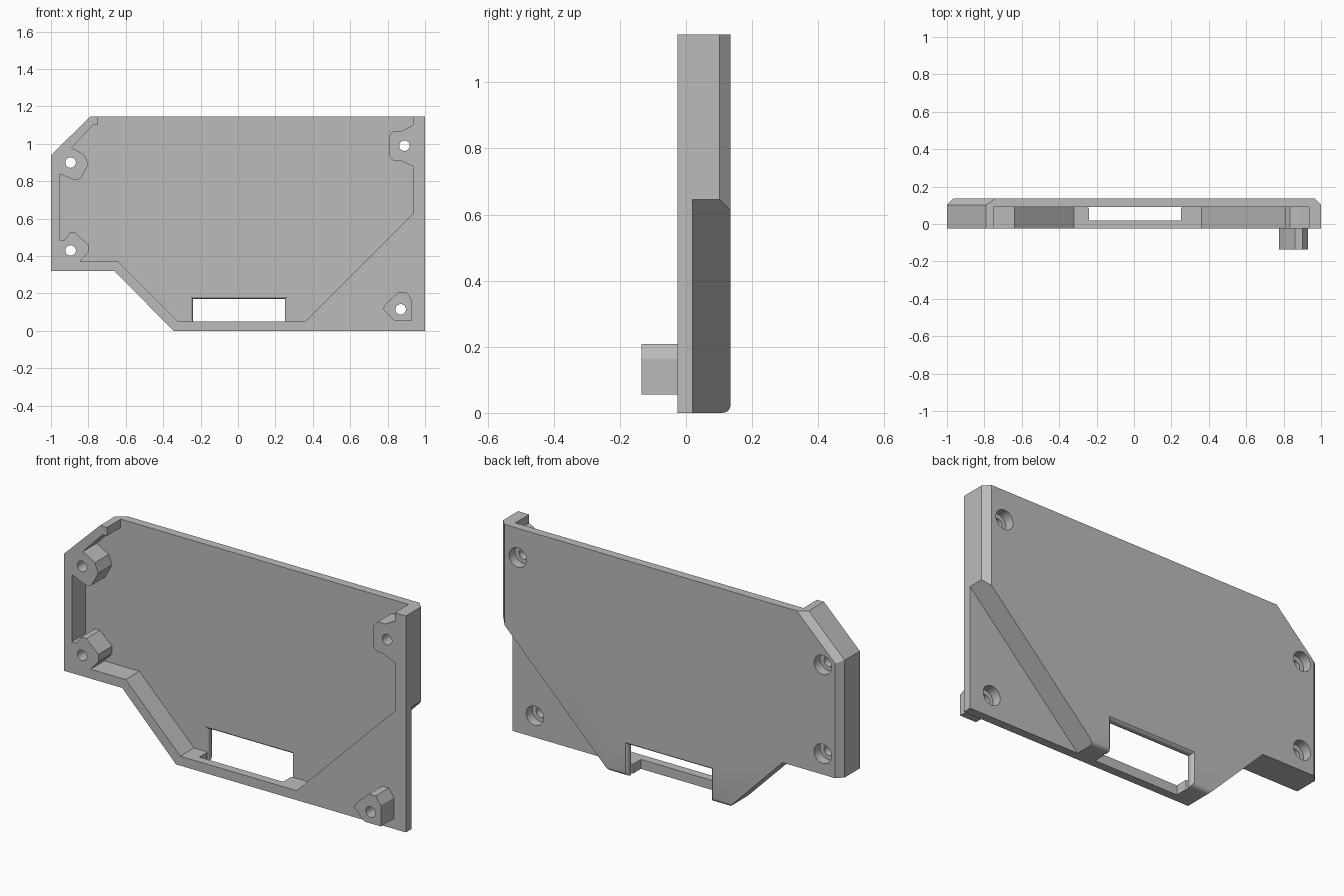
import bpy, bmesh, math

cube = bpy.data.objects.get("Cube")
if cube:
    bpy.data.objects.remove(cube, do_unlink=True)

grey = bpy.data.materials.new("light grey plastic")
grey.use_nodes = True
colour = (0.5, 0.5, 0.5, 1)
grey.diffuse_color = colour
grey.node_tree.nodes["Principled BSDF"].inputs["Base Color"].default_value = colour

FRONT, BACK, FLOOR, FLANGE = -0.025, 0.135, 0.09, 0.02


def loft(name, sections):
    """Closed solid through (y, outline) sections, outlines given in x and z."""
    bm = bmesh.new()
    rings = [[bm.verts.new((x, y, z)) for x, z in pts] for y, pts in sections]
    for a, b in zip(rings, rings[1:]):
        for i in range(len(a)):
            j = (i + 1) % len(a)
            bm.faces.new((a[i], a[j], b[j], b[i]))
    bm.faces.new(rings[0])
    bm.faces.new(rings[-1])
    bmesh.ops.recalc_face_normals(bm, faces=bm.faces[:])
    mesh = bpy.data.meshes.new(name)
    bm.to_mesh(mesh)
    bm.free()
    mesh.materials.append(grey)
    ob = bpy.data.objects.new(name, mesh)
    bpy.context.collection.objects.link(ob)
    return ob


def prism(name, pts, y0, y1):
    return loft(name, [(y0, pts), (y1, pts)])


def circle(x, z, r, n=32):
    return [(x + r * math.cos(2 * math.pi * i / n),
             z + r * math.sin(2 * math.pi * i / n)) for i in range(n)]


def combine(target, other, operation):
    mod = target.modifiers.new("combine", 'BOOLEAN')
    mod.operation = operation
    mod.solver = 'EXACT'
    mod.object = other
    bpy.context.view_layer.objects.active = target
    bpy.ops.object.modifier_apply(modifier=mod.name)
    bpy.data.objects.remove(other, do_unlink=True)


def bevel_back(ob, rule, width, segments):
    """Bevel the rear rim edges whose midpoint passes the rule."""
    bm = bmesh.new()
    bm.from_mesh(ob.data)
    edges = []
    for e in bm.edges:
        mid = (e.verts[0].co + e.verts[1].co) / 2
        if all(abs(v.co.y - BACK) < 1e-4 for v in e.verts) and rule(mid):
            edges.append(e)
    bmesh.ops.bevel(bm, geom=edges, offset=width, segments=segments,
                    profile=0.5, affect='EDGES')
    bm.to_mesh(ob.data)
    bm.free()


# Main shell with chamfered sides and a rounded lower rear edge
shell = prism("cover_shell", [(-1, 0.32), (-0.66, 0.32), (-0.345, 0), (0.355, 0),
                              (1, 0.645), (1, 1.145), (-0.79, 1.145), (-1, 0.94)],
              FRONT, BACK)
bevel_back(shell, lambda m: m.x > 0.99 or m.x < -0.99 or (m.x < -0.8 and m.z > 0.95),
           0.033, 1)
bevel_back(shell, lambda m: m.z < 0.001, 0.025, 5)

# Cavity, open at the top, its outline going around the three flush bosses
left_side = [(-0.75, 1.2), (-0.75, 1.10), (-0.775, 1.10), (-0.89, 0.98),
             (-0.82, 0.94), (-0.80, 0.89), (-0.84, 0.815), (-0.87, 0.805),
             (-0.955, 0.84), (-0.955, 0.485), (-0.93, 0.485), (-0.90, 0.525),
             (-0.87, 0.525), (-0.80, 0.46), (-0.80, 0.42), (-0.845, 0.37)]
lower_side = [(-0.64, 0.37), (-0.32, 0.05), (0.36, 0.05), (0.935, 0.625)]
right_side = [(0.935, 0.88), (0.87, 0.91), (0.83, 0.91), (0.81, 0.93),
              (0.81, 1.045), (0.835, 1.07), (0.88, 1.07), (0.935, 1.10), (0.935, 1.2)]
cavity = prism("cavity_cutter", left_side + lower_side + right_side, FRONT - 0.05, FLOOR)
combine(shell, cavity, 'DIFFERENCE')

# Window notch through the rear plate and rear half of the bottom wall
def notch(grow):
    return [(-0.24 - grow, -0.1), (0.25 + grow, -0.1),
            (0.25 + grow, 0.17 + grow), (-0.24 - grow, 0.17 + grow)]

window = loft("window_cutter", [(y, notch(g)) for y, g in (
    (FLANGE, 0), (0.085, 0), (FLOOR, 0.012), (0.094, 0.005), (0.102, 0),
    (0.122, 0), (0.131, 0.005), (0.145, 0.022))])
combine(shell, window, 'DIFFERENCE')

# Thin corner flange with a raised boss
flange = prism("corner_flange", [(0.34, 0), (1, 0), (1, 0.66)], FRONT, FLANGE)
combine(shell, flange, 'UNION')
boss = prism("corner_boss", [(0.775, 0.115), (0.835, 0.055), (0.93, 0.055),
                             (0.93, 0.165), (0.90, 0.208), (0.86, 0.208),
                             (0.785, 0.14)], -0.135, -0.01)
combine(shell, boss, 'UNION')

# Screw holes, counterbored from behind
for x, z, rear in ((-0.895, 0.90, BACK), (-0.895, 0.43, BACK),
                   (0.89, 0.99, BACK), (0.87, 0.115, FLANGE)):
    combine(shell, prism("hole_cutter", circle(x, z, 0.028), -0.3, 0.3), 'DIFFERENCE')
    combine(shell, prism("counterbore_cutter", circle(x, z, 0.051),
                         rear - 0.05, rear + 0.05), 'DIFFERENCE')

# Smooth the curved faces, keep the edges sharp
bpy.ops.object.select_all(action='DESELECT')
shell.select_set(True)
bpy.context.view_layer.objects.active = shell
bpy.ops.object.shade_smooth_by_angle(angle=math.radians(28))
